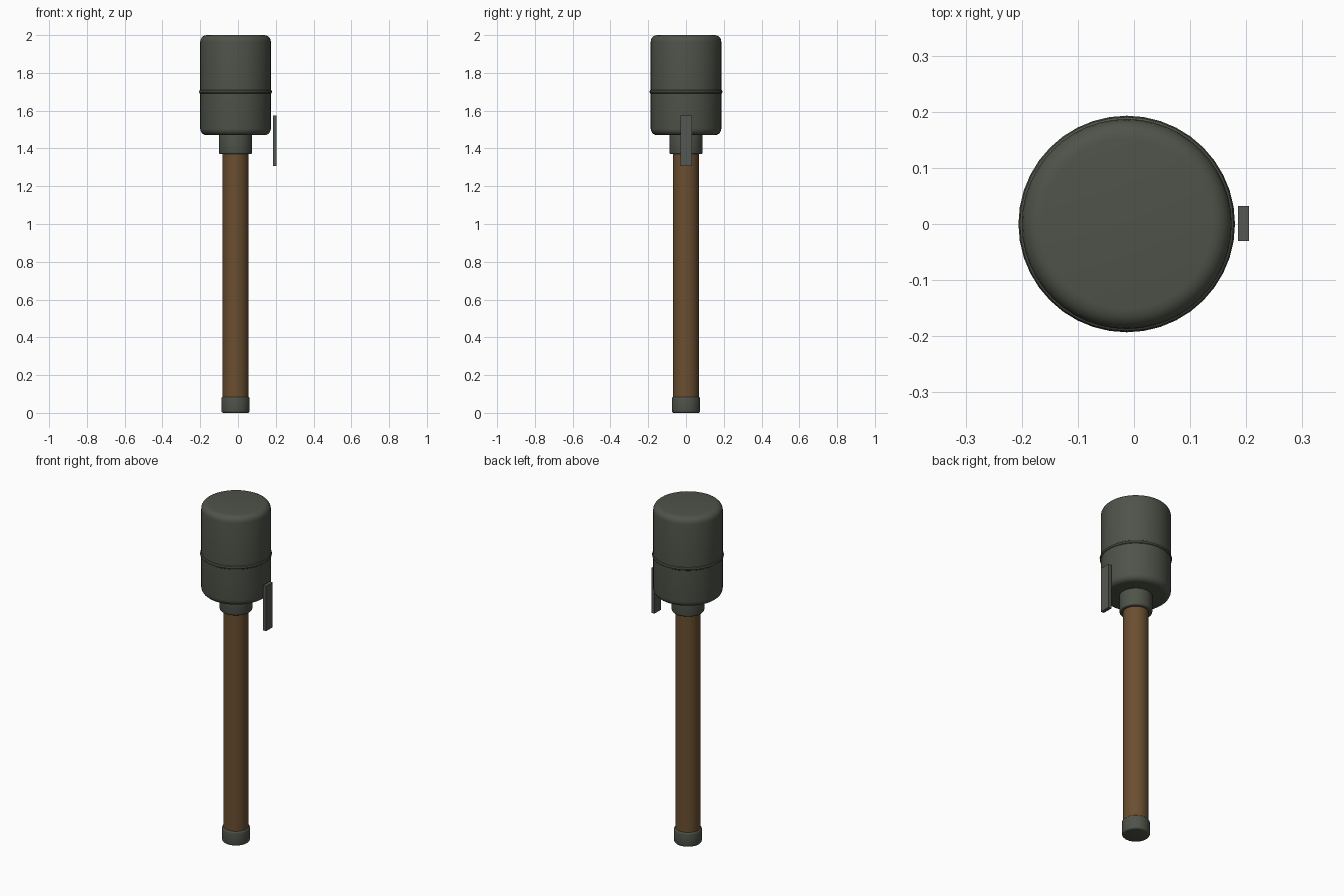
import bpy, math

cube = bpy.data.objects.get("Cube")
if cube:
    bpy.data.objects.remove(cube, do_unlink=True)

AXIS_X = -0.013


def material(name, rgb):
    mat = bpy.data.materials.new(name)
    mat.use_nodes = True
    mat.diffuse_color = (*rgb, 1)
    bsdf = mat.node_tree.nodes["Principled BSDF"]
    bsdf.inputs["Base Color"].default_value = (*rgb, 1)
    bsdf.inputs["Roughness"].default_value = 0.6
    return mat


def finish(obj, name, mat, bevel=0, segments=3):
    obj.name = name
    obj.data.materials.append(mat)
    if bevel:
        mod = obj.modifiers.new("rounded_edges", "BEVEL")
        mod.width, mod.segments = bevel, segments
        mod.limit_method = "ANGLE"
        mod.angle_limit = math.radians(40)
        bpy.ops.object.modifier_apply(modifier=mod.name)
    bpy.ops.object.shade_smooth_by_angle(angle=math.radians(35))


def cylinder(name, radius, bottom, top, mat, bevel=0, segments=3, sides=48):
    bpy.ops.mesh.primitive_cylinder_add(
        vertices=sides, radius=radius, depth=top - bottom,
        location=(AXIS_X, 0, (bottom + top) / 2))
    finish(bpy.context.object, name, mat, bevel, segments)


olive = material("olive_metal", (0.078, 0.086, 0.067))
steel = material("grey_steel", (0.088, 0.095, 0.083))
wood = material("brown_wood", (0.145, 0.077, 0.029))

# Shaft and its end cap
cylinder("end_cap", 0.075, 0, 0.085, olive, 0.01)
cylinder("wooden_handle", 0.068, 0.04, 1.4, wood)

# Collar and head
cylinder("collar", 0.088, 1.37, 1.5, olive, 0.008)
cylinder("head", 0.187, 1.47, 2.0, olive, 0.035, 5)

# Raised band around the head
bpy.ops.mesh.primitive_torus_add(
    major_radius=0.18, minor_radius=0.013, major_segments=40,
    minor_segments=10, location=(AXIS_X, 0, 1.7))
finish(bpy.context.object, "head_band", olive)

# Flat clip standing beside the head
bpy.ops.mesh.primitive_cube_add(size=1, location=(0.195, 0.001, 1.441))
clip = bpy.context.object
clip.scale = (0.02, 0.062, 0.266)
bpy.ops.object.transform_apply(location=False, rotation=False, scale=True)
finish(clip, "belt_clip", steel)
